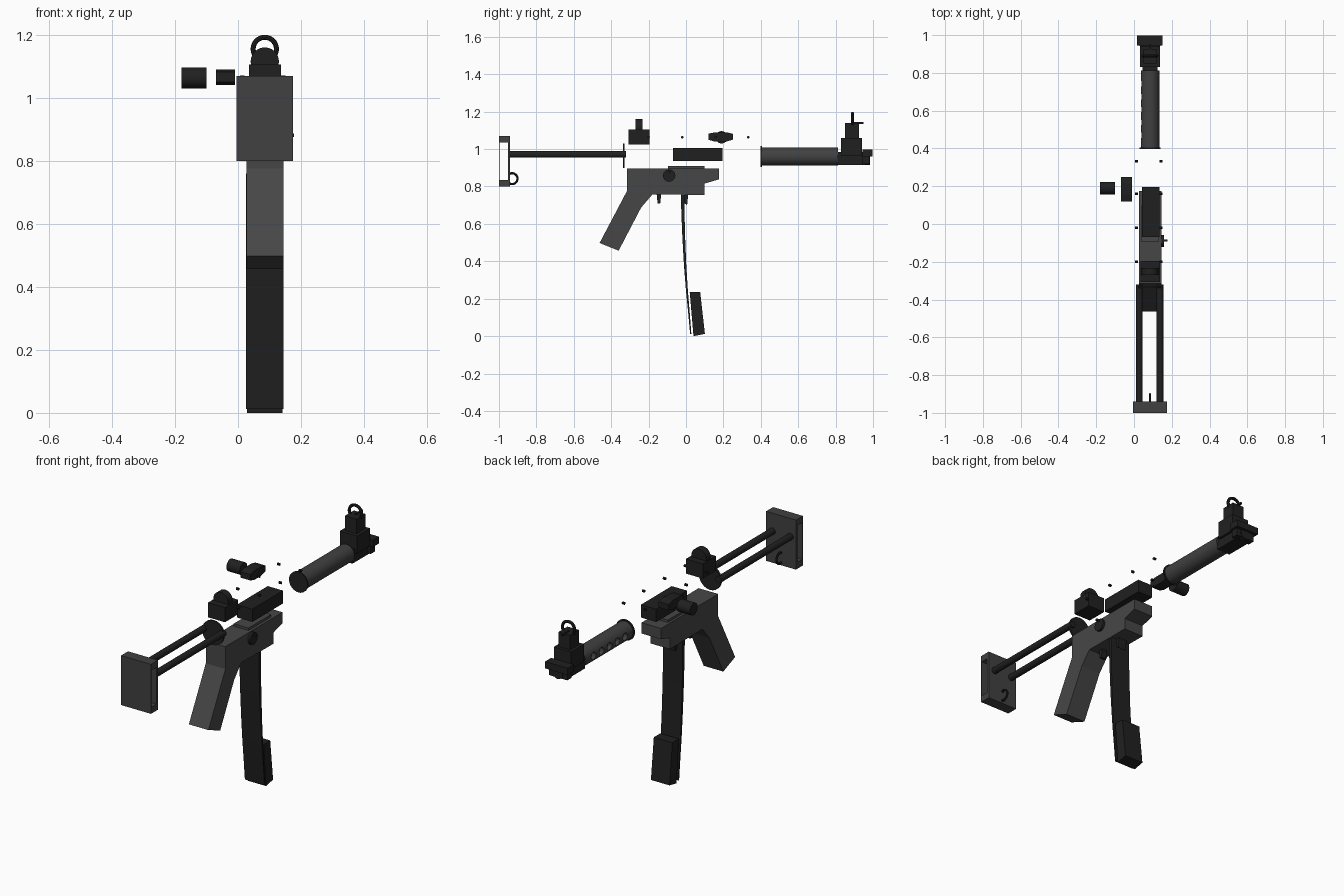
import bpy, bmesh, math
from mathutils import Matrix, Vector

if "Cube" in bpy.data.objects:
    bpy.data.objects.remove(bpy.data.objects["Cube"])


def material(name, v):
    m = bpy.data.materials.new(name)
    m.diffuse_color = (v, v, v, 1)
    m.use_nodes = True
    m.node_tree.nodes["Principled BSDF"].inputs["Base Color"].default_value = m.diffuse_color
    return m


GREY = material("receiver grey", 0.062)
PLATE = material("plate grey", 0.052)
DARK = material("near black", 0.0145)
CX = 0.085  # centre line of the main parts


def finish(name, bm, mat, smooth=False):
    bmesh.ops.recalc_face_normals(bm, faces=bm.faces)
    me = bpy.data.meshes.new(name)
    bm.to_mesh(me)
    bm.free()
    ob = bpy.data.objects.new(name, me)
    bpy.context.collection.objects.link(ob)
    me.materials.append(mat)
    if smooth:
        bpy.ops.object.select_all(action='DESELECT')
        ob.select_set(True)
        bpy.context.view_layer.objects.active = ob
        bpy.ops.object.shade_smooth_by_angle(angle=math.radians(35))
    return ob


def box(name, x, y, z, mat=DARK):
    bm = bmesh.new()
    mid = Vector([(a + b) / 2 for a, b in (x, y, z)])
    size = [b - a for a, b in (x, y, z)]
    bmesh.ops.create_cube(bm, size=1, matrix=Matrix.Translation(mid) @ Matrix.Diagonal((*size, 1)))
    return finish(name, bm, mat)


def add_cyl(bm, a, b, r, n=24):
    a, b = Vector(a), Vector(b)
    rot = (b - a).to_track_quat('Z', 'Y').to_matrix().to_4x4()
    bmesh.ops.create_cone(bm, cap_ends=True, segments=n, radius1=r, radius2=r,
                          depth=(b - a).length, matrix=Matrix.Translation((a + b) / 2) @ rot)


def cyl(name, a, b, r, mat=DARK, n=24):
    bm = bmesh.new()
    add_cyl(bm, a, b, r, n)
    return finish(name, bm, mat, True)


def profile(name, pts, x0, x1, mat=DARK):
    """Extrude a (y, z) outline along x."""
    bm = bmesh.new()
    f = bm.faces.new([bm.verts.new((x0, y, z)) for y, z in pts])
    ext = bmesh.ops.extrude_face_region(bm, geom=[f])['geom']
    bmesh.ops.translate(bm, vec=(x1 - x0, 0, 0), verts=[v for v in ext if isinstance(v, bmesh.types.BMVert)])
    return finish(name, bm, mat)


def ring(name, centre, r, t, axis, start=0, sweep=360, n=28):
    """Round-section ring or arc about the x or y axis."""
    bm = bmesh.new()
    closed = sweep == 360
    rows = []
    for i in range(n if closed else n + 1):
        a = math.radians(start + sweep * i / n)
        row = []
        for k in range(8):
            b = k * math.pi / 4
            u, w, d = (r + t * math.cos(b)) * math.cos(a), (r + t * math.cos(b)) * math.sin(a), t * math.sin(b)
            off = (d, u, w) if axis == 'x' else (u, d, w)
            row.append(bm.verts.new(Vector(centre) + Vector(off)))
        rows.append(row)
    for i in range(n):
        p, q = rows[i], rows[(i + 1) % len(rows)]
        for k in range(8):
            bm.faces.new((p[k], p[(k + 1) % 8], q[(k + 1) % 8], q[k]))
    if not closed:
        bm.faces.new(rows[0])
        bm.faces.new(rows[-1])
    return finish(name, bm, DARK, True)


# Folding stock: open-sided butt plate, two rods, end disc, sling ring
bx = (-0.005, 0.175)
box("butt_back", bx, (-1.0, -0.996), (0.80, 1.07), PLATE)
box("butt_front", bx, (-0.953, -0.94), (0.80, 1.07), PLATE)
box("butt_top", bx, (-0.996, -0.953), (1.035, 1.07), PLATE)
box("butt_bottom", bx, (-0.996, -0.953), (0.80, 0.835), PLATE)
for i, x in enumerate((0.028, 0.137)):
    cyl(f"stock_rod_{i}", (x, -0.945, 0.972), (x, -0.32, 0.972), 0.018)
cyl("stock_disc", (CX, -0.338, 0.965), (CX, -0.328, 0.965), 0.066)
ring("sling_ring", (CX, -0.93, 0.842), 0.029, 0.006, 'x', -120, 240)

# Rear sight
box("rear_sight_base", (0.035, 0.137), (-0.308, -0.195), (1.025, 1.105))
cyl("rear_sight_disc", (CX, -0.27, 1.115), (CX, -0.232, 1.115), 0.045)

# Receiver and grip
profile("receiver_grip", [(-0.316, 0.897), (0.176, 0.897), (0.176, 0.838), (0.10, 0.816), (0.10, 0.755),
                          (-0.18, 0.757), (-0.24, 0.687), (-0.36, 0.457), (-0.462, 0.498), (-0.316, 0.775)],
        0.027, 0.145, GREY)
box("receiver_top", (0.04, 0.13), (-0.095, 0.10), (0.89, 0.91), GREY)
cyl("selector_knob", (0.14, -0.09, 0.858), (0.158, -0.09, 0.858), 0.033)
box("selector_lever", (0.14, 0.177), (-0.093, -0.083), (0.876, 0.886))
profile("trigger", [(-0.157, 0.76), (-0.132, 0.76), (-0.138, 0.71), (-0.152, 0.71)], 0.07, 0.10)
profile("magazine_catch", [(-0.018, 0.76), (0.012, 0.76), (0.006, 0.70), (-0.008, 0.71)], 0.06, 0.11)

# Magazine: thin curved wall and foot
path = [(-0.027, 0.76), (-0.025, 0.66), (-0.019, 0.52), (-0.011, 0.38), (0.0, 0.24), (0.012, 0.12), (0.022, 0.012)]
profile("magazine_wall", path + [(y + 0.016 * (0.4 + z), z) for y, z in reversed(path)], 0.026, 0.144)
profile("magazine_foot", [(0.02, 0.235), (0.076, 0.235), (0.101, 0.012), (0.04, 0.0)], 0.029, 0.141)

# Bolt and cocking handle
box("bolt", (0.043, 0.135), (-0.07, 0.195), (0.935, 1.005))
oct_pts = [(0.12, 1.05), (0.155, 1.04), (0.215, 1.04), (0.25, 1.05), (0.25, 1.082), (0.215, 1.09), (0.155, 1.09), (0.12, 1.082)]
profile("cocking_block", oct_pts, -0.07, -0.01)
cyl("cocking_knob", (-0.18, 0.19, 1.063), (-0.10, 0.19, 1.063), 0.033)

# Loose pins
for i, y in enumerate((-0.20, -0.02, 0.16, 0.333)):
    for j, x in enumerate((0.013, 0.143)):
        cyl(f"pin_{i}_{j}", (x - 0.007, y, 1.064), (x + 0.007, y, 1.064), 0.007, DARK, 10)

# Barrel shroud with a row of holes on the left
shroud = cyl("barrel_shroud", (CX, 0.402, 0.96), (CX, 0.812, 0.96), 0.049, PLATE, 32)
cyl("shroud_flange", (CX, 0.398, 0.96), (CX, 0.405, 0.96), 0.056, DARK, 32)
bm = bmesh.new()
for i in range(5):
    y = 0.47 + 0.068 * i
    add_cyl(bm, (0.0, y, 0.96), (0.06, y, 0.96), 0.02, 16)
cutter = finish("shroud_hole_cutter", bm, DARK)
cutter.hide_render = True
cutter.hide_viewport = True
mod = shroud.modifiers.new("holes", 'BOOLEAN')
mod.object = cutter
mod.operation = 'DIFFERENCE'
mod.solver = 'EXACT'

# Front sight and muzzle
box("front_collar", (0.045, 0.125), (0.808, 0.96), (0.915, 0.985))
box("front_sight_base", (0.033, 0.137), (0.83, 0.942), (0.965, 1.06))
box("front_sight_tower", (0.05, 0.12), (0.85, 0.926), (1.06, 1.14))
ring("front_sight_ring", (CX, 0.89, 1.155), 0.037, 0.008, 'y')
box("front_sight_post", (0.08, 0.09), (0.89, 0.95), (1.135, 1.145))
cyl("muzzle", (CX, 0.95, 0.945), (CX, 0.985, 0.945), 0.03)
box("muzzle_bar", (0.015, 0.152), (0.945, 0.998), (0.96, 0.997))
box("muzzle_lower", (0.03, 0.14), (0.942, 0.98), (0.92, 0.96))
